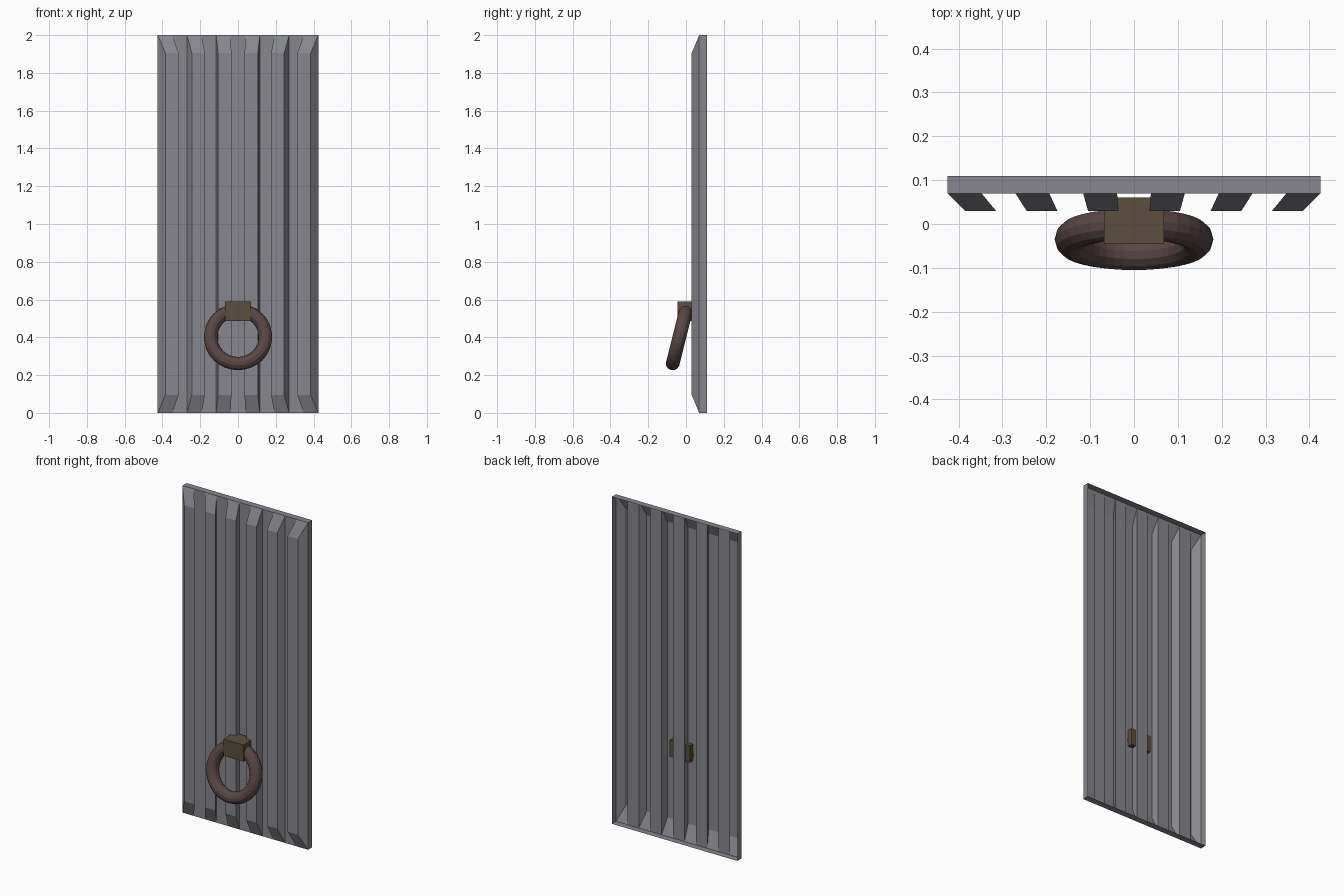
import bpy, bmesh, math

if "Cube" in bpy.data.objects:
    bpy.data.objects.remove(bpy.data.objects["Cube"])

HALF_W, HEIGHT, STRIPS, TAPER = 0.425, 2.0, 11, 0.905
Y_RIDGE, Y_VALLEY, Y_BACK = 0.03, 0.07, 0.11


def material(name, rgb):
    mat = bpy.data.materials.new(name)
    mat.diffuse_color = (*rgb, 1)
    mat.use_nodes = True
    mat.node_tree.nodes["Principled BSDF"].inputs["Base Color"].default_value = mat.diffuse_color
    return mat


def finish(name, bm, mat):
    bmesh.ops.remove_doubles(bm, verts=bm.verts, dist=1e-5)
    mesh = bpy.data.meshes.new(name)
    bm.to_mesh(mesh)
    bm.free()
    mesh.materials.append(mat)
    obj = bpy.data.objects.new(name, mesh)
    bpy.context.collection.objects.link(obj)
    return obj


def rectangle(bm, x0, x1, y, scale=1.0):
    # upright rectangle, scaled about the panel centre
    h = HEIGHT / 2
    return [bm.verts.new((x * scale, y, h + z * scale))
            for x, z in ((x0, -h), (x1, -h), (x1, h), (x0, h))]


def walls(bm, front, back):
    for i in range(4):
        j = (i + 1) % 4
        bm.faces.new((front[i], back[i], back[j], front[j])[::-1])


# Corrugated sheet: alternate strips pushed forward and tapered, hollow behind
bm = bmesh.new()
step = 2 * HALF_W / STRIPS
for i in range(STRIPS):
    x0 = -HALF_W + i * step
    base = rectangle(bm, x0, x0 + step, Y_VALLEY)
    if i % 2:
        bm.faces.new(base)
    else:
        ridge = rectangle(bm, x0, x0 + step, Y_RIDGE, TAPER)
        bm.faces.new(ridge)
        walls(bm, ridge, base)

# Rim around the sheet, open at the back
walls(bm, rectangle(bm, -HALF_W, HALF_W, Y_VALLEY),
      rectangle(bm, -HALF_W, HALF_W, Y_BACK))
finish("ribbed_panel", bm, material("grey_metal", (0.24, 0.24, 0.27)))

# Bracket block
bm = bmesh.new()
bmesh.ops.create_cube(bm, size=1)
bmesh.ops.scale(bm, vec=(0.136, 0.105, 0.102), verts=bm.verts)
bmesh.ops.translate(bm, vec=(0, 0.0075, 0.538), verts=bm.verts)
finish("ring_bracket", bm, material("brown_metal", (0.11, 0.075, 0.05)))

# Hanging ring, leaning outwards at the bottom
bpy.ops.mesh.primitive_torus_add(
    major_radius=0.145, minor_radius=0.036, major_segments=32, minor_segments=12,
    location=(0, -0.035, 0.402), rotation=(math.radians(90 - 14), 0, 0))
ring = bpy.context.object
ring.name = "pull_ring"
ring.data.materials.append(material("rusty_metal", (0.1, 0.062, 0.062)))
